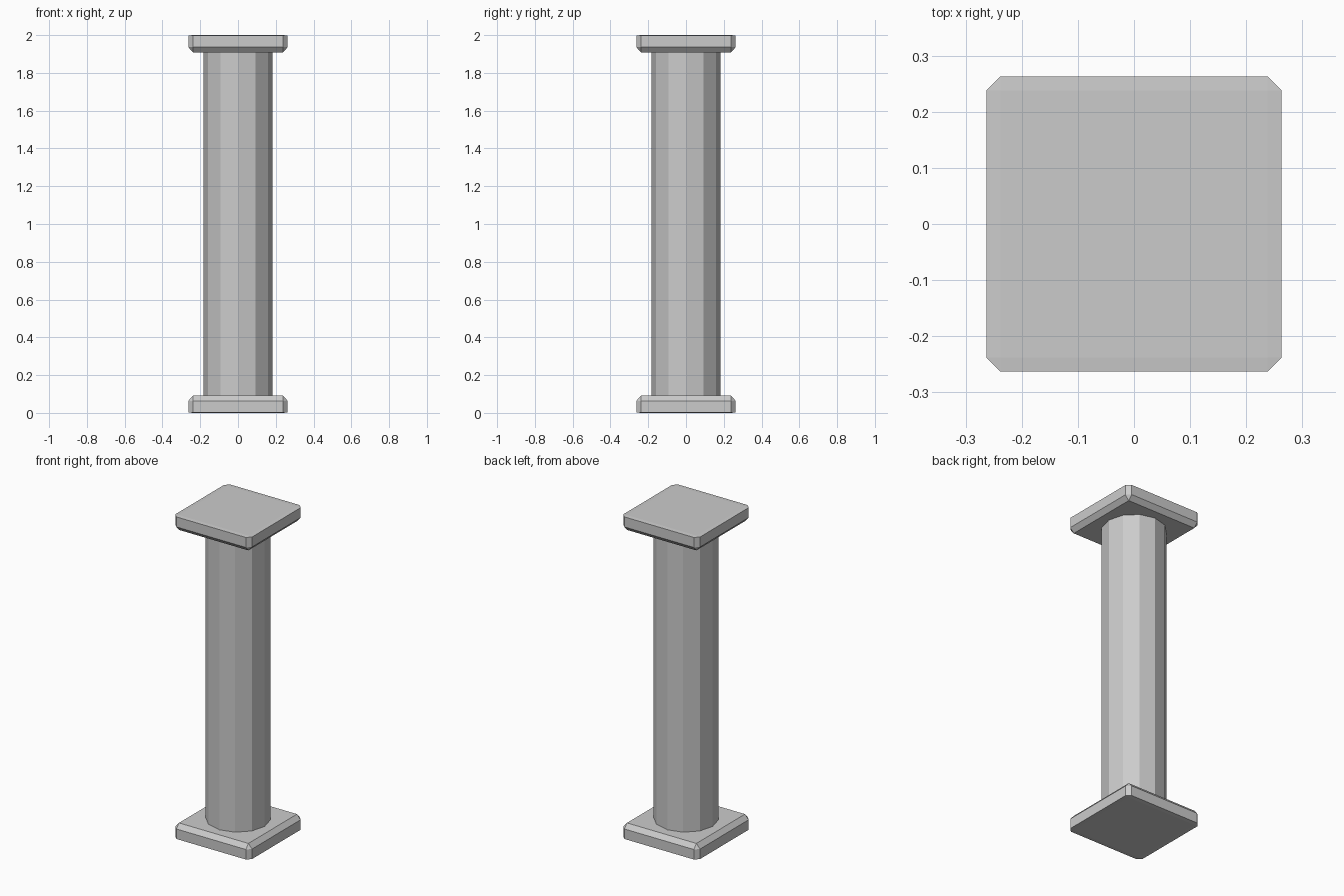
import bpy, bmesh

if "Cube" in bpy.data.objects:
    bpy.data.objects.remove(bpy.data.objects["Cube"])

HALF, HEIGHT, CHAMFER, RIM = 0.263, 0.092, 0.025, 0.002


def plate(name, base_z, direction):
    """Chamfered square slab; its outer face is squashed almost flat."""
    bm = bmesh.new()
    bmesh.ops.create_cube(bm, size=1)
    for v in bm.verts:
        v.co.x *= 2 * HALF
        v.co.y *= 2 * HALF
        v.co.z = (v.co.z + 0.5) * HEIGHT
    bmesh.ops.bevel(bm, geom=bm.edges[:], offset=CHAMFER, segments=1,
                    profile=0.5, affect='EDGES')
    for v in bm.verts:
        if 0.001 < v.co.z < HEIGHT / 2:
            v.co.z = RIM
        elif HEIGHT / 2 < v.co.z < HEIGHT - 0.001:
            v.co.z = HEIGHT - 0.028
        v.co.z = base_z + direction * v.co.z
    bmesh.ops.recalc_face_normals(bm, faces=bm.faces[:])
    mesh = bpy.data.meshes.new(name)
    bm.to_mesh(mesh)
    bm.free()
    obj = bpy.data.objects.new(name, mesh)
    bpy.context.collection.objects.link(obj)


# Square slabs at both ends
plate("base_plate", 0, 1)
plate("top_plate", 2, -1)

# Twelve-sided shaft
bpy.ops.mesh.primitive_cylinder_add(vertices=12, radius=0.183,
                                    depth=2 - 2 * HEIGHT + 0.01,
                                    end_fill_type='NGON', location=(0, 0, 1))
bpy.context.object.name = "shaft"
